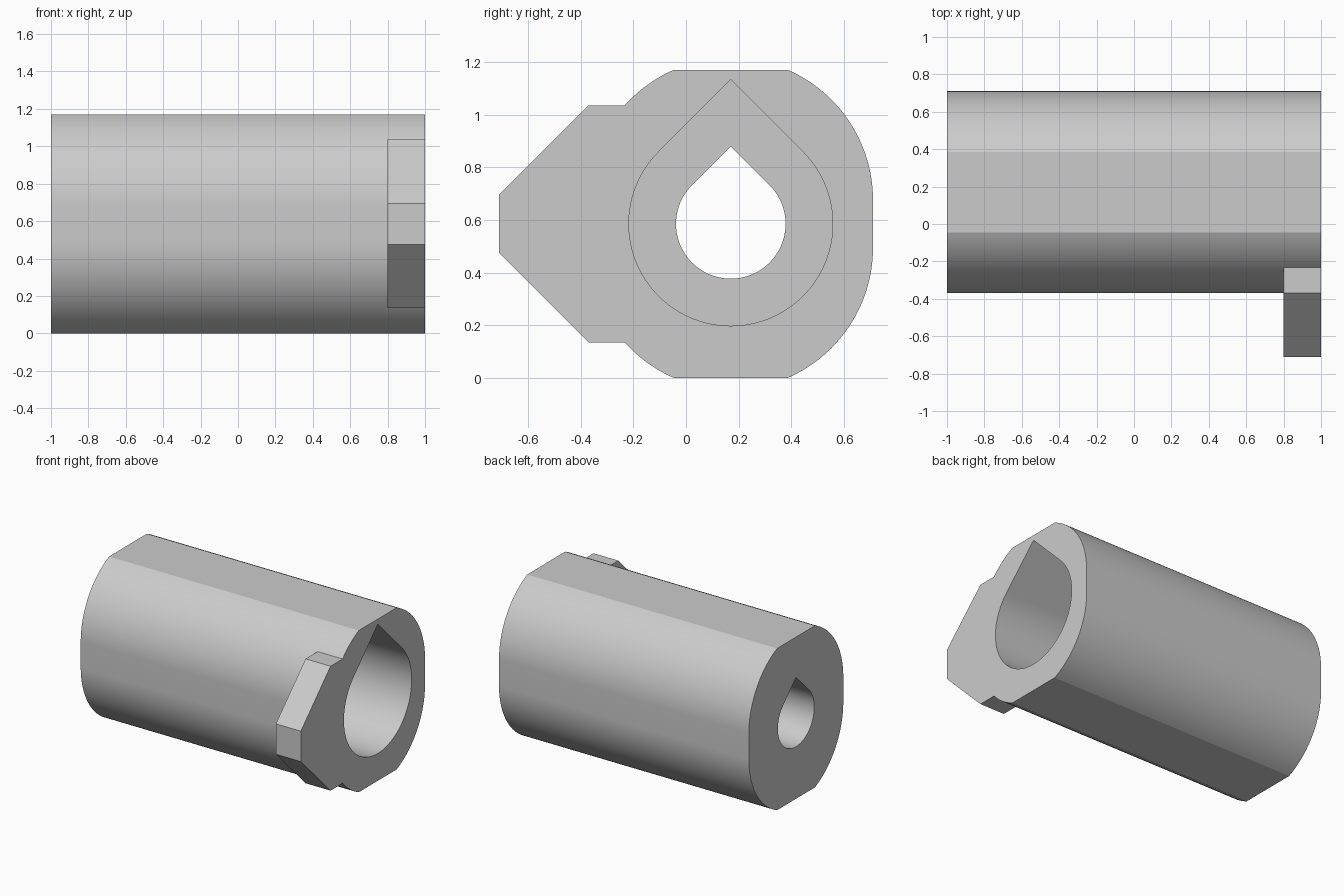
import bpy, bmesh
from math import sin, cos, radians, sqrt

if "Cube" in bpy.data.objects:
    bpy.data.objects.remove(bpy.data.objects["Cube"])

CY, CZ = 0.17, 0.585      # bore axis
R, RISE = 0.54, 0.09      # body end radius, offset of the arc centres
HALF = 0.585              # half height between the flats

grey = bpy.data.materials.new("light grey")
grey.use_nodes = True
grey.diffuse_color = (0.6, 0.6, 0.6, 1)
grey.node_tree.nodes["Principled BSDF"].inputs["Base Color"].default_value = (0.6, 0.6, 0.6, 1)


def arc(cy, cz, r, start, end, n):
    angles = [radians(start + (end - start) * i / n) for i in range(n + 1)]
    return [(cy + r * cos(a), cz + r * sin(a)) for a in angles]


def prism(name, profile, x0, x1):
    """Extrude a (y, z) profile along x."""
    bm = bmesh.new()
    face = bm.faces.new([bm.verts.new((x0, y, z)) for y, z in profile])
    ext = bmesh.ops.extrude_face_region(bm, geom=[face])
    moved = [v for v in ext["geom"] if isinstance(v, bmesh.types.BMVert)]
    bmesh.ops.translate(bm, verts=moved, vec=(x1 - x0, 0, 0))
    bmesh.ops.recalc_face_normals(bm, faces=bm.faces)
    mesh = bpy.data.meshes.new(name)
    bm.to_mesh(mesh)
    bm.free()
    mesh.materials.append(grey)
    obj = bpy.data.objects.new(name, mesh)
    bpy.context.collection.objects.link(obj)
    return obj


def teardrop(r):
    """Round hole with a 45 degree roof."""
    return arc(CY, CZ, r, 135, 405, 72) + [(CY, CZ + r * sqrt(2))]


def combine(target, tool, operation):
    mod = target.modifiers.new(operation.lower(), "BOOLEAN")
    mod.operation, mod.solver, mod.object = operation, "EXACT", tool
    tool.hide_render = True
    bpy.context.view_layer.objects.active = target
    bpy.ops.object.modifier_apply(modifier=mod.name)
    bpy.data.objects.remove(tool)


# Sleeve: two tall round sides with flat top and bottom
from_flat = bpy.context.scene.unit_settings.scale_length * 0
cut = 66.45               # angle where the arcs meet the flats
outline = []
outline += arc(CY, CZ + RISE, R, 0, cut, 28)
outline += arc(CY, CZ + RISE, R, 180 - cut, 180, 28)
outline += arc(CY, CZ - RISE, R, 180, 180 + cut, 28)
outline += arc(CY, CZ - RISE, R, 360 - cut, 360, 28)
sleeve = prism("sleeve", outline, -1, 1)

# Chamfered lug at one end
upper = [(-0.225, 0.45), (-0.37, 0.45), (-0.71, 0.11)]
lug = [(y, CZ + h) for y, h in upper] + [(y, CZ - h) for y, h in reversed(upper)]
combine(sleeve, prism("lug", lug, 0.8, 1), "UNION")

# Through hole and wide counterbore
combine(sleeve, prism("through_hole", teardrop(0.208), -1.1, 1.1), "DIFFERENCE")
combine(sleeve, prism("counterbore", teardrop(0.387), -0.6, 1.1), "DIFFERENCE")

bpy.ops.object.select_all(action="DESELECT")
sleeve.select_set(True)
bpy.context.view_layer.objects.active = sleeve
bpy.ops.object.shade_smooth_by_angle(angle=radians(15))
